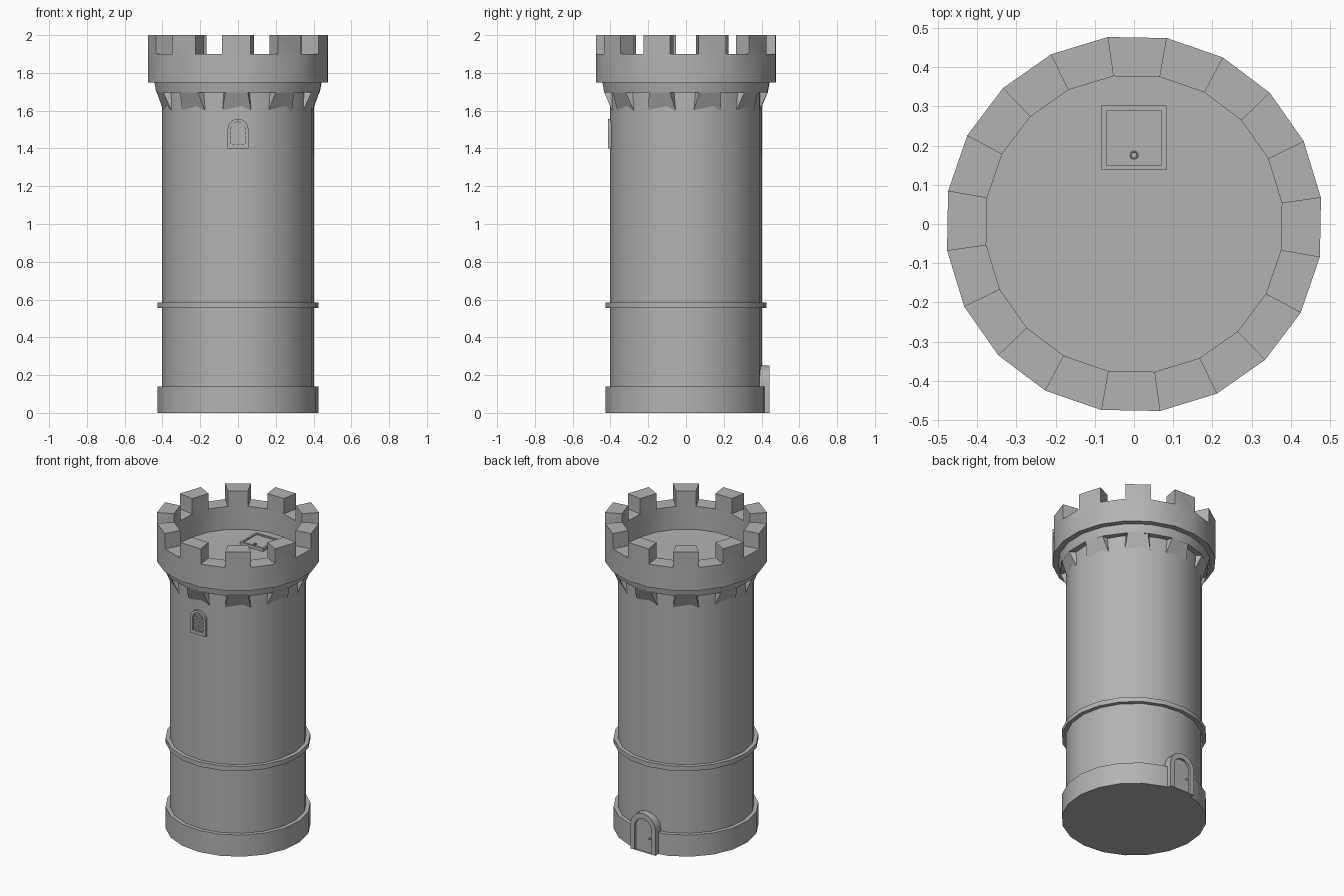
import bpy, bmesh, math
from mathutils import Vector, Matrix

if "Cube" in bpy.data.objects:
    bpy.data.objects.remove(bpy.data.objects["Cube"])

stone = bpy.data.materials.new("grey_stone")
stone.use_nodes = True
GREY = (0.45, 0.45, 0.45, 1)
stone.diffuse_color = GREY
stone.node_tree.nodes["Principled BSDF"].inputs["Base Color"].default_value = GREY

SIDES = 20
STEP = 2 * math.pi / SIDES
TURN = math.radians(8)


def finish(name, bm, smooth=True):
    bmesh.ops.recalc_face_normals(bm, faces=bm.faces)
    mesh = bpy.data.meshes.new(name)
    bm.to_mesh(mesh)
    bm.free()
    mesh.materials.append(stone)
    obj = bpy.data.objects.new(name, mesh)
    bpy.context.collection.objects.link(obj)
    if smooth:
        bpy.ops.object.select_all(action="DESELECT")
        obj.select_set(True)
        bpy.context.view_layer.objects.active = obj
        bpy.ops.object.shade_smooth_by_angle(angle=math.radians(30))
    return obj


def polar(r, a, z):
    return Vector((r * math.cos(a), r * math.sin(a), z))


def lathe(profile, turn=TURN, closed=False):
    """Revolve (radius, z) points; open profiles get flat end caps."""
    bm = bmesh.new()
    rings = [[bm.verts.new(polar(r, turn + k * STEP, z)) for k in range(SIDES)]
             for r, z in profile]
    pairs = list(zip(rings, rings[1:]))
    if closed:
        pairs.append((rings[-1], rings[0]))
    else:
        bm.faces.new(rings[0])
        bm.faces.new(rings[-1])
    for a, b in pairs:
        for k in range(SIDES):
            n = (k + 1) % SIDES
            bm.faces.new((a[k], a[n], b[n], b[k]))
    bmesh.ops.recalc_face_normals(bm, faces=bm.faces)
    return bm


def box(bm, centre, size, turn=Matrix()):
    m = Matrix.Translation(centre) @ turn @ Matrix.Diagonal((*size, 1))
    bmesh.ops.create_cube(bm, size=1, matrix=m)


def arch(half, bottom, top, n=10):
    """Round-headed outline as (x, z) points."""
    spring = top - half
    curve = [(half * math.cos(math.pi * i / n), spring + half * math.sin(math.pi * i / n))
             for i in range(n + 1)]
    return [(half, bottom)] + curve + [(-half, bottom)]


def arch_frame(name, outer, inner, y_back, y_front):
    bm = bmesh.new()
    loops = [[bm.verts.new((x, y, z)) for x, z in pts]
             for pts, y in ((outer, y_back), (outer, y_front), (inner, y_front), (inner, y_back))]
    for a, b in zip(loops, loops[1:] + loops[:1]):
        for i in range(len(outer)):
            n = (i + 1) % len(outer)
            bm.faces.new((a[i], a[n], b[n], b[i]))
    return finish(name, bm)


def arch_panel(name, outline, y_back, y_front):
    bm = bmesh.new()
    back, front = [[bm.verts.new((x, y, z)) for x, z in outline] for y in (y_back, y_front)]
    bm.faces.new(back)
    bm.faces.new(front)
    for i in range(len(outline)):
        n = (i + 1) % len(outline)
        bm.faces.new((back[i], back[n], front[n], front[i]))
    return finish(name, bm)


# Shaft, plinth and string course
SHAFT_TURN = math.radians(3)
finish("shaft", lathe([(0.402, 0.1), (0.402, 1.74)], SHAFT_TURN))
finish("plinth", lathe([(0.427, 0), (0.427, 0.14)], SHAFT_TURN))
finish("string_course", lathe([(0.427, 0.555), (0.427, 0.585)], SHAFT_TURN))

# Flared collar under the parapet, with its floor
finish("collar", lathe([(0.437, 1.695), (0.447, 1.75)]))

# Corbels, narrowing outwards, one under each merlon
bm = bmesh.new()
for k in range(0, SIDES, 2):
    mid = TURN + (k + 0.5) * STEP
    points = []
    for r, z, half in ((0.437, 1.7, 7.7), (0.38, 1.7, 11), (0.398, 1.6, 11), (0.38, 1.6, 11)):
        for s in (-1, 1):
            points.append(bm.verts.new(polar(r, mid + s * math.radians(half), z)))
    bmesh.ops.convex_hull(bm, input=points)
finish("corbels", bm, smooth=False)

# Parapet ring; every second top face is raised into a merlon
bm = lathe([(0.482, 1.75), (0.482, 1.9), (0.381, 1.9), (0.381, 1.75)], closed=True)
tops = []
for f in bm.faces:
    c = f.calc_center_median()
    k = math.floor((math.atan2(c.y, c.x) - TURN) / STEP)
    if c.z > 1.89 and k % 2 == 0:
        tops.append(f)
for f in bmesh.ops.extrude_discrete_faces(bm, faces=tops)["faces"]:
    bmesh.ops.translate(bm, verts=f.verts, vec=(0, 0, 0.1))
finish("parapet", bm)

# Window with a diagonal lattice
inner = arch(0.037, 1.42, 1.54)
arch_frame("window_frame", arch(0.055, 1.4, 1.557), inner, -0.38, -0.413)
arch_panel("window_pane", inner, -0.38, -0.401)


def in_window(x, z):
    spring = 1.54 - 0.037
    return abs(x) < 0.037 and z > 1.42 and (z < spring or math.hypot(x, z - spring) < 0.037)


bm = bmesh.new()
for s in (-1, 1):
    for i in range(-4, 5):
        start = Vector((0, 1.48 + i * 0.024))
        way = Vector((1, s)).normalized()
        hits = [t for t in (j * 0.001 for j in range(-80, 81)) if in_window(*(start + way * t))]
        if len(hits) > 4:
            mid = start + way * (hits[0] + hits[-1]) / 2
            box(bm, (mid.x, -0.403, mid.y), (hits[-1] - hits[0], 0.006, 0.004),
                Matrix.Rotation(-s * math.pi / 4, 4, "Y"))
finish("window_lattice", bm, smooth=False)

# Back door with frame, plank battens and knob
inner = arch(0.06, 0, 0.215)
arch_frame("door_frame", arch(0.09, 0, 0.25), inner, 0.38, 0.442)
arch_panel("door", inner, 0.38, 0.428)
bm = bmesh.new()
bmesh.ops.create_uvsphere(bm, u_segments=10, v_segments=6, radius=0.007,
                          matrix=Matrix.Translation((-0.04, 0.433, 0.095)))
finish("door_knob", bm)

# Roof hatch: frame, planked lid and pull ring
FLOOR = 1.75
bm = bmesh.new()
for s in (-1, 1):
    box(bm, (s * 0.0765, 0.22, FLOOR + 0.01), (0.013, 0.164, 0.02))
    box(bm, (0, 0.22 + s * 0.0755, FLOOR + 0.01), (0.14, 0.013, 0.02))
finish("hatch_frame", bm, smooth=False)
bm = bmesh.new()
box(bm, (0, 0.22, FLOOR + 0.006), (0.14, 0.14, 0.012))
finish("hatch_lid", bm, smooth=False)
bpy.ops.mesh.primitive_torus_add(location=(0, 0.176, FLOOR + 0.014), major_radius=0.009,
                                 minor_radius=0.002, major_segments=16, minor_segments=6)
ring = bpy.context.object
ring.name = "hatch_ring"
ring.data.materials.append(stone)
